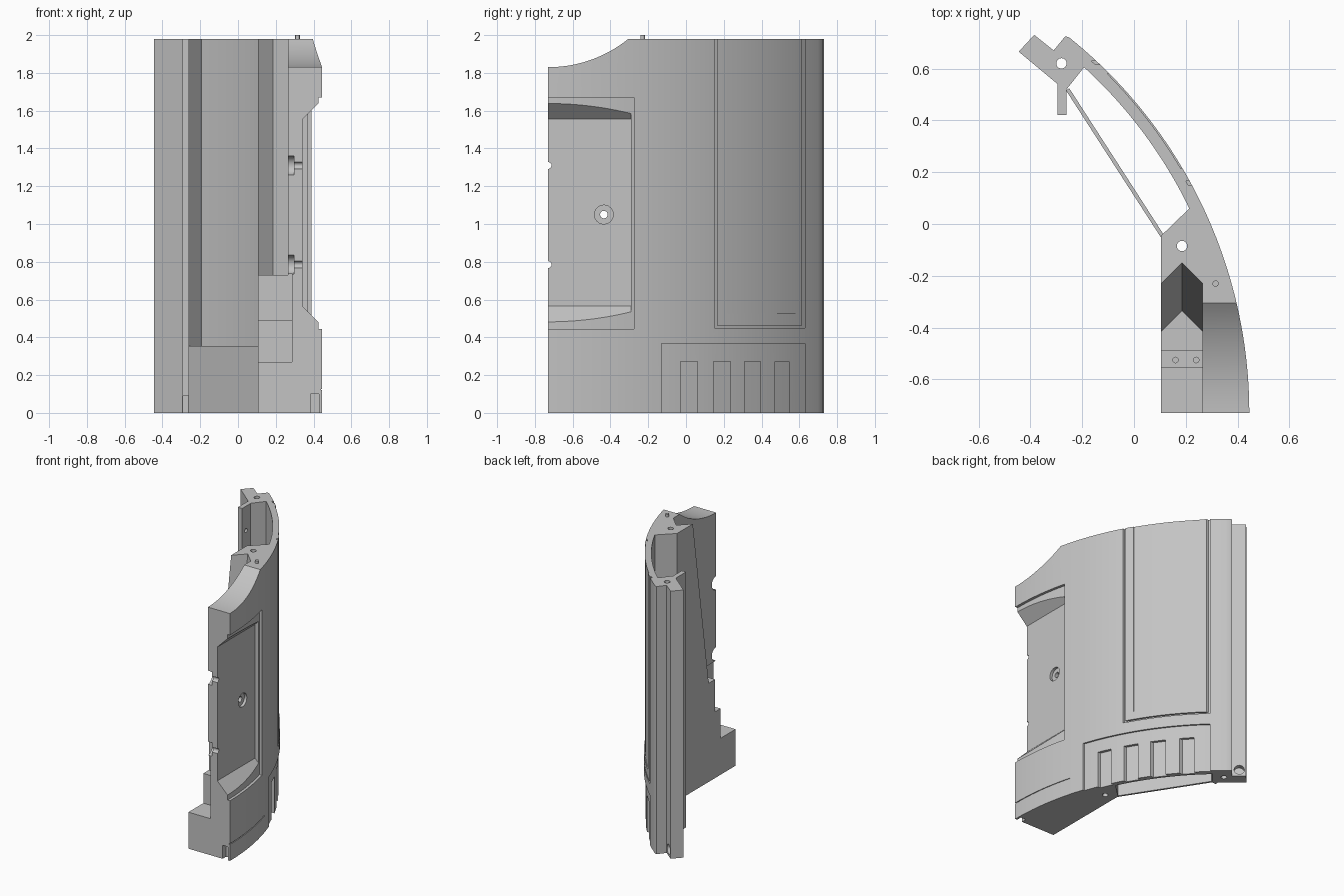
import bpy, bmesh, math
from mathutils import Vector

if "Cube" in bpy.data.objects:
    bpy.data.objects.remove(bpy.data.objects["Cube"])

R_OUT, R_IN, CX, FRONT, TOP = 1.86, 1.81, -1.415, -0.73, 1.98

grey = bpy.data.materials.new("plain grey")
grey.use_nodes = True
grey.diffuse_color = (0.55, 0.55, 0.55, 1)
for node in grey.node_tree.nodes:
    if node.type == 'BSDF_PRINCIPLED':
        node.inputs["Base Color"].default_value = (0.55, 0.55, 0.55, 1)


def make(name, bm):
    bmesh.ops.recalc_face_normals(bm, faces=bm.faces)
    mesh = bpy.data.meshes.new(name)
    bm.to_mesh(mesh)
    bm.free()
    mesh.materials.append(grey)
    ob = bpy.data.objects.new(name, mesh)
    bpy.context.collection.objects.link(ob)
    return ob


def loft(name, lower, upper):
    """Solid between two matching rings of 3D points."""
    bm = bmesh.new()
    a = [bm.verts.new(p) for p in lower]
    b = [bm.verts.new(p) for p in upper]
    bm.faces.new(a)
    bm.faces.new(b)
    for i in range(len(a)):
        j = (i + 1) % len(a)
        bm.faces.new((a[i], a[j], b[j], b[i]))
    return make(name, bm)


def prism(name, outline, z0, z1):
    return loft(name, [(x, y, z0) for x, y in outline], [(x, y, z1) for x, y in outline])


def box(name, x0, x1, y0, y1, z0, z1):
    return prism(name, [(x0, y0), (x1, y0), (x1, y1), (x0, y1)], z0, z1)


def arc(r, y0, y1, n=48):
    a0, a1 = (math.asin((y - FRONT) / r) for y in (y0, y1))
    angles = [a0 + (a1 - a0) * i / n for i in range(n + 1)]
    return [(CX + r * math.cos(a), FRONT + r * math.sin(a)) for a in angles]


def sector(y0, y1, z0, z1, depth):
    """Cutter that follows the curved outer face to a given depth."""
    n = max(2, int((y1 - y0) * 30))
    outline = arc(R_OUT - depth, y0, y1, n) + arc(R_OUT + 0.04, y0, y1, n)[::-1]
    return prism("cutter", outline, z0, z1)


def cylinder(name, start, end, r, n=24):
    a, b = Vector(start), Vector(end)
    bm = bmesh.new()
    bmesh.ops.create_cone(bm, cap_ends=True, segments=n, radius1=r, radius2=r,
                          depth=(b - a).length)
    turn = (b - a).to_track_quat('Z', 'Y').to_matrix().to_4x4()
    turn.translation = (a + b) / 2
    bmesh.ops.transform(bm, matrix=turn, verts=bm.verts)
    return make(name, bm)


# Curved panel with front wall and rear post as one footprint
rear_post = [(-0.265, 0.725), (-0.31, 0.67), (-0.385, 0.73), (-0.445, 0.665),
             (-0.295, 0.54), (-0.295, 0.42), (-0.26, 0.42), (-0.26, 0.52)]
footprint = ([(0.105, FRONT)] + arc(R_OUT, FRONT, 0.72) + rear_post
             + arc(R_IN, 0.605, 0.06) + [(0.105, -0.045)])
panel = prism("curved_panel", footprint, 0, TOP)


def cut(cutter):
    cutter.hide_render = True
    mod = panel.modifiers.new("cut", 'BOOLEAN')
    mod.operation = 'DIFFERENCE'
    mod.solver = 'EXACT'
    mod.object = cutter
    bpy.context.view_layer.objects.active = panel
    bpy.ops.object.modifier_apply(modifier=mod.name)
    bpy.data.objects.remove(cutter)


# Sloping V recess behind the front wall
def vee(z):
    y = -0.335 + (z - 0.73) * 0.148
    return [(x, yy, z) for x, yy in ((0.265, -0.8), (0.265, y - 0.08), (0.185, y),
                                     (0.05, y - 0.135), (0.05, -0.8))]


cut(loft("cutter", vee(0.73), vee(2.1)))

# Stepped foot block
cut(box("cutter", 0.05, 0.285, -0.8, -0.49, 0.49, 0.735))
cut(box("cutter", 0.05, 0.285, -0.8, -0.555, 0.27, 0.5))
for x in (0.16, 0.24):
    cut(cylinder("cutter", (x, -0.525, 0.42), (x, -0.525, 0.6), 0.011, 12))

# Scooped top corner
cut(cylinder("cutter", (0.2, FRONT, 2.507), (0.6, FRONT, 2.507), 0.677, 128))

# Side pocket: shallow ledge, then a flat floor with sloped ends
cut(sector(-0.78, -0.275, 0.445, 1.67, 0.02))
pocket = [(0.342, 0.565), (0.342, 1.555), (0.46, 1.673), (0.46, 0.447)]
cut(loft("cutter", [(x, -0.8, z) for x, z in pocket], [(x, -0.29, z) for x, z in pocket]))

# Bolt holes through the pocket floor
cut(cylinder("cutter", (0.2, -0.435, 1.05), (0.4, -0.435, 1.05), 0.02))
cut(cylinder("cutter", (0.322, -0.435, 1.05), (0.4, -0.435, 1.05), 0.05))
for z in (0.785, 1.31):
    cut(cylinder("cutter", (0.2, FRONT, z), (0.4, FRONT, z), 0.018))
    cut(cylinder("cutter", (0.2, FRONT, z), (0.297, FRONT, z), 0.05))

# Tall panel outline groove and shallow inner field
cut(sector(0.15, 0.165, 0.45, 2.1, 0.013))
cut(sector(0.615, 0.63, 0.45, 2.1, 0.013))
cut(sector(0.15, 0.63, 0.45, 0.463, 0.013))
cut(sector(0.215, 0.58, 0.525, 2.1, 0.006))

# Lower vent panel with four slots
cut(sector(-0.13, 0.63, -0.1, 0.367, 0.012))
for y0, y1 in ((-0.03, 0.06), (0.145, 0.235), (0.31, 0.395), (0.47, 0.545)):
    cut(sector(y0, y1, -0.1, 0.272, 0.032))

# Scored line and front notch near the foot
cut(sector(-0.78, -0.23, 0.121, 0.127, 0.006))
cut(box("cutter", 0.385, 0.428, -0.8, -0.69, -0.1, 0.1))

# Vertical rod holes, tab holes and rear dimple
for x, y in ((-0.28, 0.62), (0.185, -0.085)):
    cut(cylinder("cutter", (x, y, -0.1), (x, y, 2.1), 0.02))
cut(box("cutter", -0.32, -0.255, 0.4, 0.515, -0.1, 0.09))
for z in (1.6, 1.8):
    cut(cylinder("cutter", (-0.4, 0.465, z), (-0.2, 0.465, z), 0.015))
cut(cylinder("cutter", (-0.372, 0.672, 0.05), (-0.31, 0.75, 0.05), 0.035))

# Thin brace sheet across the open back
sheet = prism("brace_sheet", [(-0.262, 0.515), (0.106, -0.055), (0.117, -0.045),
                              (-0.25, 0.524)], 0, 0.355)

# Locating peg on the top face
peg = cylinder("locating_peg", (0.315, -0.23, 1.96), (0.315, -0.23, 2.0), 0.012, 16)

for ob in (panel, sheet, peg):
    bpy.ops.object.select_all(action='DESELECT')
    ob.select_set(True)
    bpy.context.view_layer.objects.active = ob
    bpy.ops.object.shade_smooth_by_angle(angle=math.radians(25))
